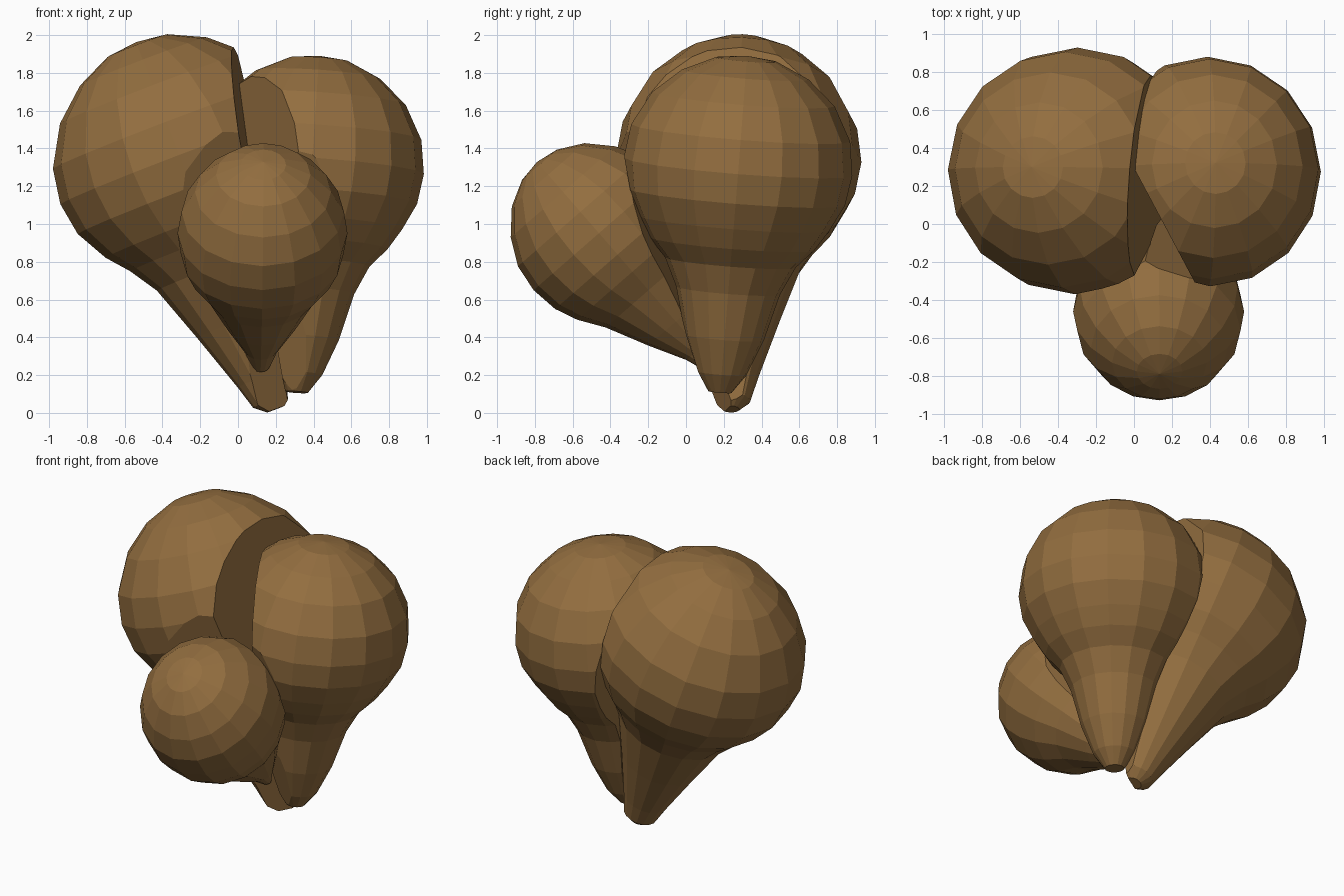
import bpy, bmesh, math
from mathutils import Vector

if "Cube" in bpy.data.objects:
    bpy.data.objects.remove(bpy.data.objects["Cube"])

brown = bpy.data.materials.new("warm_brown")
brown.diffuse_color = (0.29, 0.155, 0.05, 1)
brown.use_nodes = True
brown.node_tree.nodes["Principled BSDF"].inputs["Base Color"].default_value = brown.diffuse_color
SIDES = 16

# Each bulb: narrow tip, belly centre, belly radius, depth scale, profile (distance from tip, radius)
BULBS = {
    "left_bulb": ((0.2, 0.235, 0.02), (-0.31, 0.28, 1.36), 0.65, 0.955,
        [(0, .05), (.05, .11), (.18, .148), (.5, .255), (.81, .365), (.956, .46), (1.07, .557),
         (1.24, .65), (1.42, .68), (1.61, .65), (1.82, .53), (1.97, .36), (2.06, .17), (2.08, 0)]),
    "right_bulb": ((0.31, 0.18, 0.11), (0.39, 0.275, 1.30), 0.60, 1.02,
        [(0, .06), (.1, .13), (.29, .205), (.54, .27), (.69, .34), (.79, .43), (.9, .5),
         (1.04, .57), (1.2, .595), (1.38, .57), (1.56, .475), (1.69, .33), (1.77, .16), (1.79, 0)]),
    "front_bulb": ((0.12, 0.15, 0.25), (0.13, -0.49, 0.985), 0.45, 1.02,
        [(0, .05), (.12, .09), (.31, .19), (.53, .295), (.66, .38), (.78, .43),
         (.93, .45), (1.08, .43), (1.22, .36), (1.34, .25), (1.41, .12), (1.43, 0)]),
}


def contact_plane(a, b, apex):
    """Plane where two pressed bulbs meet, tilted to run through the apex between their tips."""
    ca, ra = Vector(BULBS[a][1]), BULBS[a][2]
    cb, rb = Vector(BULBS[b][1]), BULBS[b][2]
    d = cb - ca
    dist = d.length
    d.normalize()
    p = ca + d * (dist / 2 + (ra * ra - rb * rb) / (2 * dist))
    along = (p - Vector(apex)).normalized()
    return p, (d - along * d.dot(along)).normalized()


# Flat contact faces
side_plane = (Vector((0.065, 0.35, 1.4)), Vector((1, -0.08, 0.155)).normalized())
cuts = {
    "left_bulb": [side_plane],
    "right_bulb": [(side_plane[0], -side_plane[1]),
                   (Vector((0.3, -0.27, 1.3)), Vector((-0.883, -0.47, 0)).normalized())],
    "front_bulb": [],
}
for big, apex in (("left_bulb", (0.1, 0.12, 0.2)), ("right_bulb", (0.22, 0.1, 0.25))):
    p, n = contact_plane(big, "front_bulb", apex)
    cuts[big].append((p, n))
    cuts["front_bulb"].append((p, -n))


def make_bulb(name):
    tip, centre, _, depth, profile = BULBS[name]
    tip = Vector(tip)
    axis = (Vector(centre) - tip).normalized()
    # Cross-section axes: sideways and front-to-back
    side = Vector((0, 1, 0)).cross(axis).normalized() if name != "front_bulb" else Vector((1, 0, 0))
    back = axis.cross(side).normalized() * depth
    bm = bmesh.new()
    # Lathe the profile around the leaning axis
    rings = []
    for t, r in profile[:-1]:
        ring = []
        for i in range(SIDES):
            a = 2 * math.pi * i / SIDES
            ring.append(bm.verts.new(tip + axis * t + (side * math.cos(a) + back * math.sin(a)) * r))
        rings.append(ring)
    top = bm.verts.new(tip + axis * profile[-1][0])
    bm.faces.new(rings[0][::-1])
    for lo, hi in zip(rings, rings[1:]):
        for i in range(SIDES):
            j = (i + 1) % SIDES
            bm.faces.new((lo[i], lo[j], hi[j], hi[i]))
    for i in range(SIDES):
        bm.faces.new((rings[-1][i], rings[-1][(i + 1) % SIDES], top))
    # Flatten the sides pressed against the neighbours
    for p, n in cuts[name]:
        res = bmesh.ops.bisect_plane(bm, geom=bm.verts[:] + bm.edges[:] + bm.faces[:],
                                     plane_co=p, plane_no=n, clear_outer=True)
        edges = [e for e in res["geom_cut"] if isinstance(e, bmesh.types.BMEdge)]
        if edges:
            bmesh.ops.holes_fill(bm, edges=edges, sides=0)
    bmesh.ops.recalc_face_normals(bm, faces=bm.faces[:])
    mesh = bpy.data.meshes.new(name)
    bm.to_mesh(mesh)
    bm.free()
    mesh.materials.append(brown)
    ob = bpy.data.objects.new(name, mesh)
    bpy.context.collection.objects.link(ob)


for bulb in BULBS:
    make_bulb(bulb)
